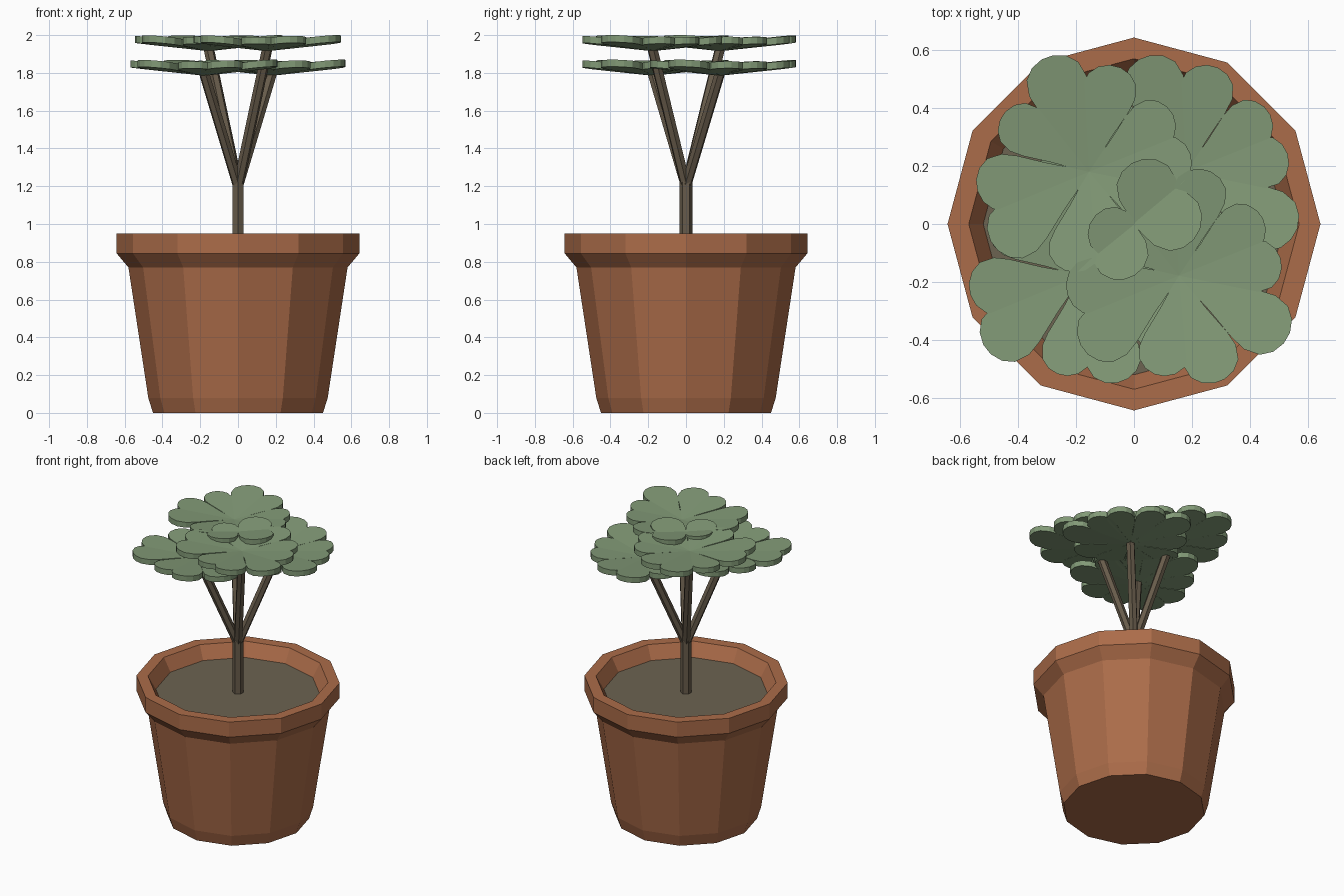
import bpy, bmesh, math
from mathutils import Vector

if "Cube" in bpy.data.objects:
    bpy.data.objects.remove(bpy.data.objects["Cube"])


def material(name, rgb):
    m = bpy.data.materials.new(name)
    m.diffuse_color = (*rgb, 1)
    m.use_nodes = True
    m.node_tree.nodes["Principled BSDF"].inputs["Base Color"].default_value = m.diffuse_color
    return m


TERRACOTTA = material("terracotta", (0.41, 0.15, 0.067))
SOIL = material("soil", (0.15, 0.125, 0.082))
BARK = material("bark", (0.135, 0.105, 0.069))
LEAF = material("leaf green", (0.225, 0.325, 0.185))


def finish(name, bm, mat):
    bmesh.ops.recalc_face_normals(bm, faces=bm.faces)
    me = bpy.data.meshes.new(name)
    bm.to_mesh(me)
    bm.free()
    me.materials.append(mat)
    ob = bpy.data.objects.new(name, me)
    bpy.context.collection.objects.link(ob)
    return ob


def ring(bm, r, z, n=12):
    return [bm.verts.new((r * math.cos(math.tau * i / n),
                          r * math.sin(math.tau * i / n), z)) for i in range(n)]


def rod(name, a, b, r, sides=6):
    a, b = Vector(a), Vector(b)
    bm = bmesh.new()
    bmesh.ops.create_cone(bm, cap_ends=True, segments=sides,
                          radius1=r, radius2=r, depth=(b - a).length)
    ob = finish(name, bm, BARK)
    ob.location = (a + b) / 2
    ob.rotation_euler = (b - a).to_track_quat('Z', 'Y').to_euler()
    return ob


# Pot: twelve-sided lathe from the base up over the rim to the soil line
profile = [(0.45, 0), (0.475, 0.08), (0.58, 0.77), (0.643, 0.845),
           (0.643, 0.95), (0.57, 0.95), (0.52, 0.86), (0.50, 0.80)]
bm = bmesh.new()
rings = [ring(bm, r, z) for r, z in profile]
bm.faces.new(rings[0])
bm.faces.new(rings[-1])
for lo, hi in zip(rings, rings[1:]):
    for i in range(12):
        j = (i + 1) % 12
        bm.faces.new((lo[i], lo[j], hi[j], hi[i]))
finish("pot", bm, TERRACOTTA)

# Soil disc
bm = bmesh.new()
bm.faces.new(ring(bm, 0.52, 0.86))
finish("soil", bm, SOIL)

# Trunk
rod("trunk", (0, 0, 0.85), (0, 0, 1.23), 0.035)

# Leaf clusters: ten teardrop leaves each (angle, length), rising outwards as a cup
LEAVES = [(7, .355), (37, .35), (76, .375), (110, .42), (147, .355),
          (187, .39), (218, .415), (259, .35), (291, .39), (330, .43)]
OUTLINE = [(0, .01), (.35, .12), (.62, .22), (.75, .25), (.88, .225), (.96, .15), (1, .05)]
THICK, SLOPE = 0.037, 0.112


def leaf_cluster(name, centre):
    bm = bmesh.new()
    half = OUTLINE + [(t, -w) for t, w in reversed(OUTLINE)]
    for deg, length in LEAVES:
        a = math.radians(deg)
        c, s = math.cos(a), math.sin(a)
        bottom, top = [], []
        for t, w in half:
            x, y = t * length, w * length
            for verts, dz in ((bottom, 0), (top, THICK)):
                verts.append(bm.verts.new((x * c - y * s, x * s + y * c, SLOPE * x + dz)))
        bm.faces.new(bottom)
        bm.faces.new(top)
        n = len(half)
        for i in range(n):
            j = (i + 1) % n
            bm.faces.new((bottom[i], bottom[j], top[j], top[i]))
    ob = finish(name, bm, LEAF)
    ob.location = centre


# Four branches, each carrying one cluster; two tiers on opposite diagonals
CENTRES = {"upper_back": (-.155, .18, 1.915), "upper_front": (.155, -.178, 1.915),
           "lower_back": (.18, .18, 1.785), "lower_front": (-.18, -.177, 1.785)}
for part, (x, y, z) in CENTRES.items():
    rod(part + "_branch", (0, 0, 1.2), (x, y, z + 0.015), 0.028)
    leaf_cluster(part + "_leaves", (x, y, z))
